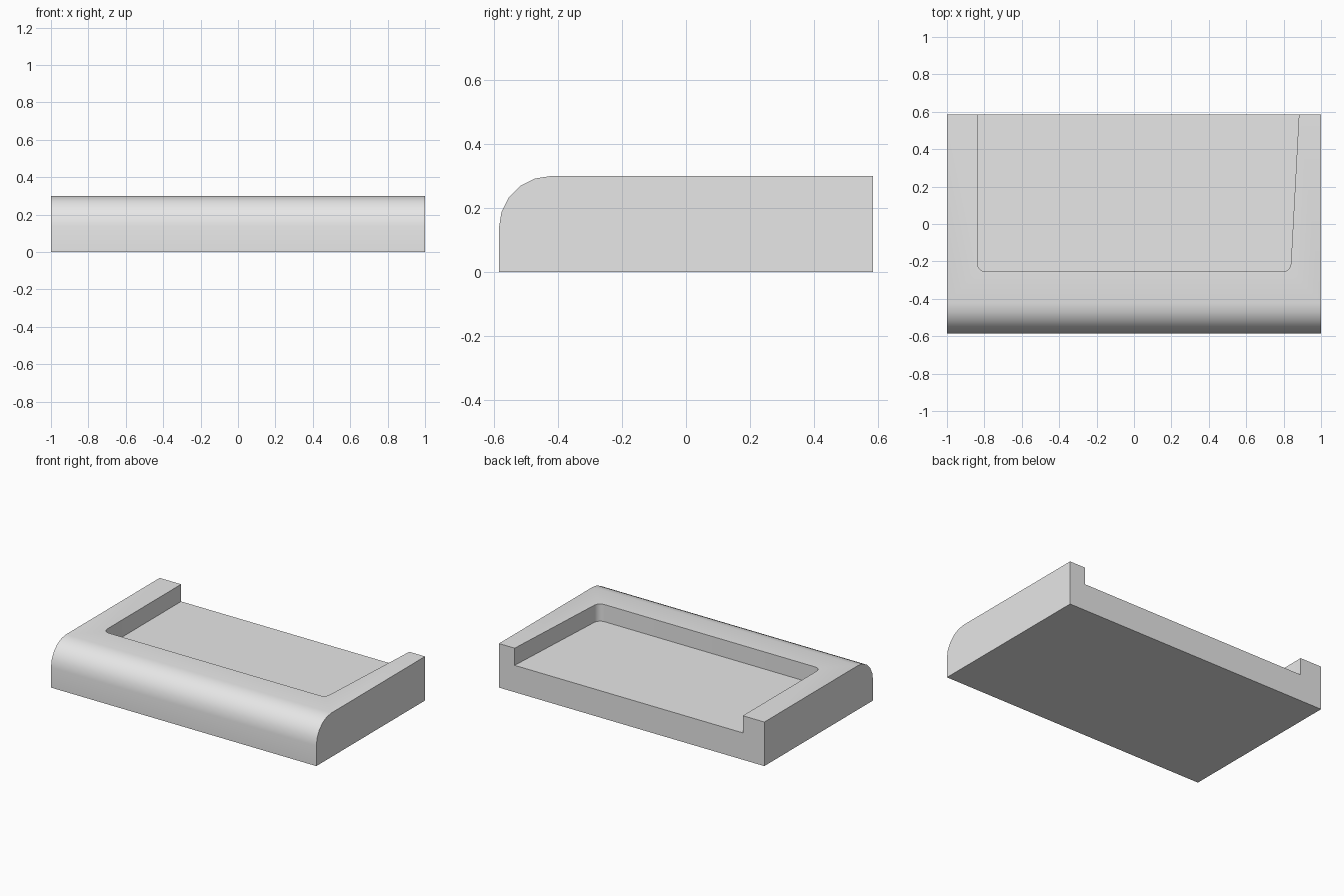
import bpy, bmesh
from math import sin, cos, pi, radians
from mathutils import Vector

old = bpy.data.objects.get("Cube")
if old:
    bpy.data.objects.remove(old, do_unlink=True)

HALF_Y, HEIGHT, FLOOR = 0.585, 0.30, 0.183

grey = bpy.data.materials.new("light grey")
grey.use_nodes = True
grey.diffuse_color = (0.8, 0.8, 0.8, 1)
grey.node_tree.nodes["Principled BSDF"].inputs["Base Color"].default_value = (0.8, 0.8, 0.8, 1)


def prism(name, points, direction):
    """Extrude a closed outline along a direction."""
    bm = bmesh.new()
    face = bm.faces.new([bm.verts.new(p) for p in points])
    side = bmesh.ops.extrude_face_region(bm, geom=[face])["geom"]
    moved = [v for v in side if isinstance(v, bmesh.types.BMVert)]
    bmesh.ops.translate(bm, verts=moved, vec=Vector(direction))
    bmesh.ops.recalc_face_normals(bm, faces=bm.faces)
    mesh = bpy.data.meshes.new(name)
    bm.to_mesh(mesh)
    bm.free()
    mesh.materials.append(grey)
    obj = bpy.data.objects.new(name, mesh)
    bpy.context.collection.objects.link(obj)
    return obj


def arc(cx, cy, r, start, end, steps):
    angles = [radians(start + (end - start) * i / steps) for i in range(steps + 1)]
    return [(cx + r * cos(a), cy + r * sin(a)) for a in angles]


# Body: side profile with a rounded upper front edge
R = 0.162
profile = [(HALF_Y, 0), (-HALF_Y, 0)]
profile += arc(R - HALF_Y, HEIGHT - R, R, 180, 90, 5)
profile += [(HALF_Y, HEIGHT)]
body = prism("tray_body", [(-1, y, z) for y, z in profile], (2, 0, 0))

# Pocket: open at the back, rounded front corners, slanted left wall
C = 0.045
outline = [(-0.838, 0.7)]
outline += arc(-0.838 + C, -0.255 + C, C, 180, 270, 6)
outline += arc(0.839 - C, -0.255 + C, C, 270, 357, 6)
outline += [(0.888, 0.7)]
cutter = prism("pocket_cutter", [(x, y, FLOOR) for x, y in outline], (0, 0, 0.3))
cutter.hide_render = True

cut = body.modifiers.new("pocket", "BOOLEAN")
cut.operation = "DIFFERENCE"
cut.solver = "EXACT"
cut.object = cutter
bpy.context.view_layer.objects.active = body
bpy.ops.object.select_all(action="DESELECT")
body.select_set(True)
bpy.ops.object.modifier_apply(modifier=cut.name)
bpy.data.objects.remove(cutter, do_unlink=True)
bpy.ops.object.shade_smooth_by_angle(angle=radians(30))
